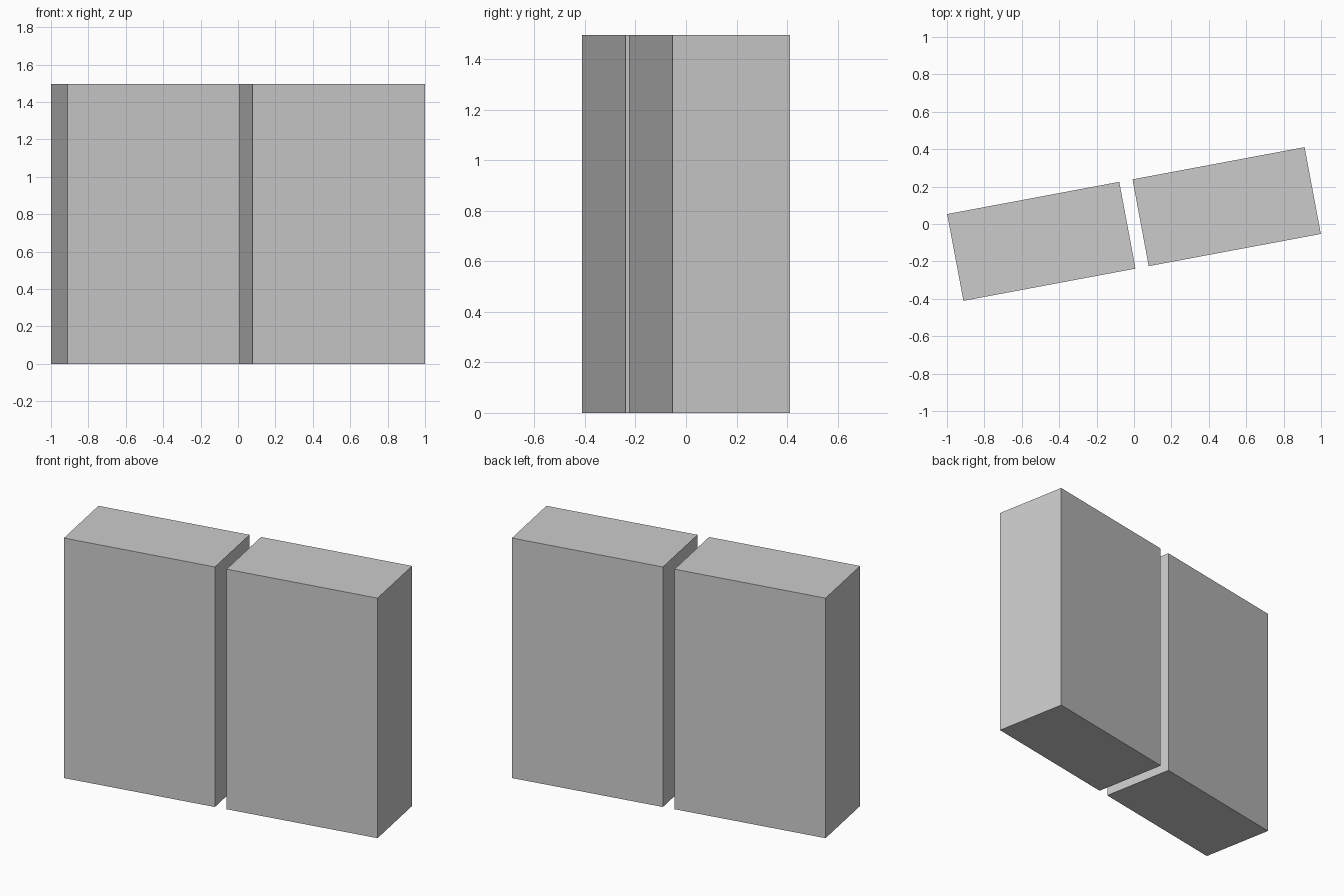
import bpy
import math

if "Cube" in bpy.data.objects:
    bpy.data.objects.remove(bpy.data.objects["Cube"])

ANGLE = math.radians(10.6)      # both blocks lie on one slanted line
WIDTH, DEPTH, HEIGHT = 0.936, 0.472, 1.495
OFFSET = 0.504                  # block centre distance from the middle


def block(name, side):
    bpy.ops.mesh.primitive_cube_add(
        size=1,
        location=(side * OFFSET * math.cos(ANGLE),
                  side * OFFSET * math.sin(ANGLE), HEIGHT / 2),
        rotation=(0, 0, ANGLE))
    ob = bpy.context.object
    ob.name = name
    ob.scale = (WIDTH, DEPTH, HEIGHT)
    bpy.ops.object.transform_apply(location=False, rotation=False, scale=True)


# Two matching slabs with a narrow gap between them
block("left_block", -1)
block("right_block", 1)
